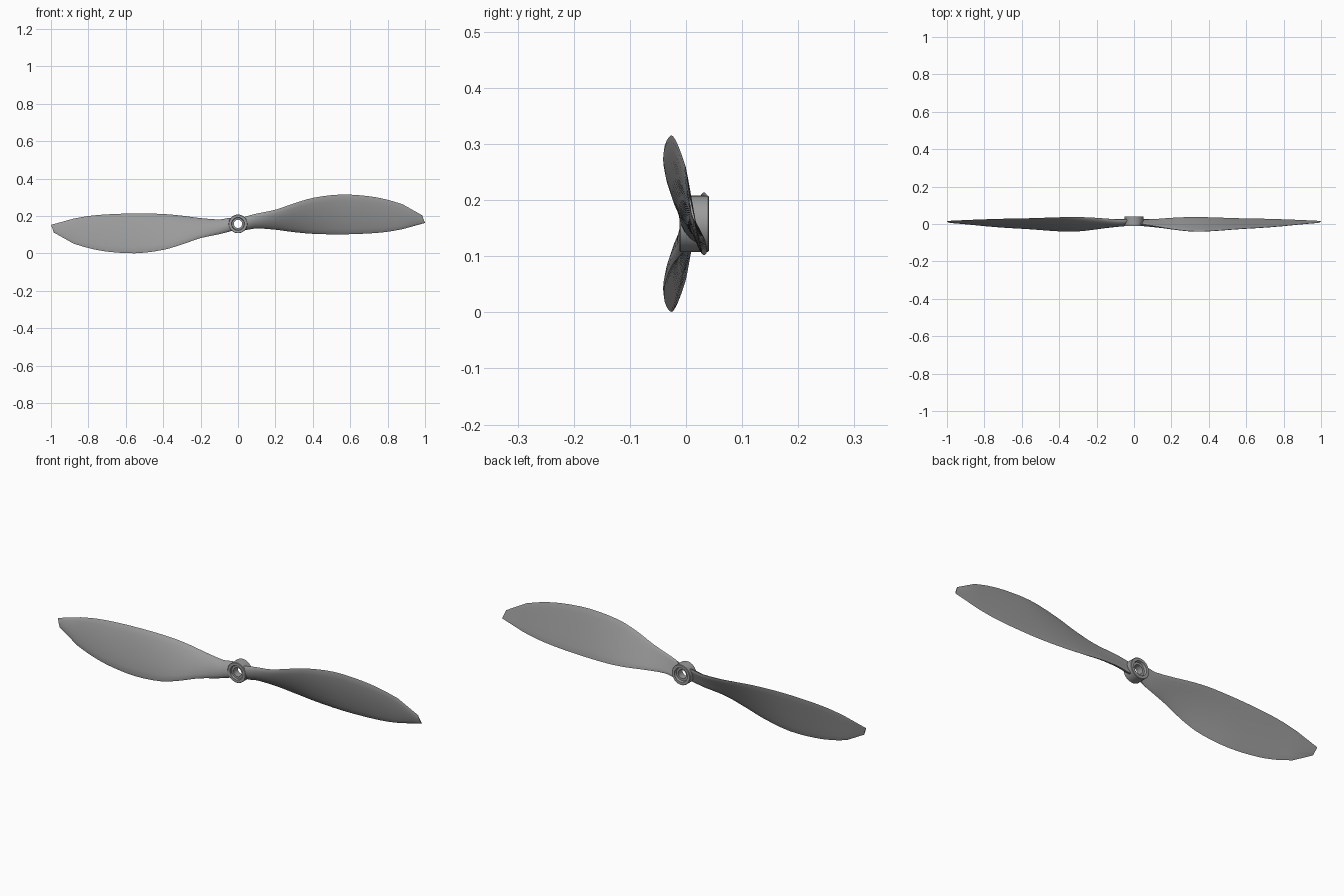
import bpy, bmesh, math
from mathutils import Vector

if "Cube" in bpy.data.objects:
    bpy.data.objects.remove(bpy.data.objects["Cube"])

CZ = 0.158  # height of the hub axis

# Blade stations: x, lead y, lead z, trail y, trail z, thickness
STATIONS = [
    (0.030, 0.002, 0.194, 0.024, 0.124, 0.024),
    (0.06, -0.003, 0.203, 0.024, 0.128, 0.025),
    (0.10, -0.009, 0.213, 0.025, 0.134, 0.024),
    (0.20, -0.026, 0.234, 0.033, 0.127, 0.020),
    (0.30, -0.038, 0.268, 0.037, 0.114, 0.018),
    (0.40, -0.038, 0.297, 0.036, 0.105, 0.016),
    (0.55, -0.027, 0.315, 0.031, 0.102, 0.014),
    (0.70, -0.018, 0.306, 0.028, 0.107, 0.012),
    (0.80, -0.010, 0.287, 0.025, 0.116, 0.010),
    (0.88, -0.002, 0.263, 0.022, 0.130, 0.008),
]
# Straight-edged clipped tip
TIP = [
    (0.985, 0.007, 0.204, 0.017, 0.159, 0.005),
    (0.998, 0.009, 0.194, 0.016, 0.163, 0.004),
]


def smooth_stations(rows, steps=3):
    """Catmull-Rom interpolation along the blade."""
    out = []
    for i in range(len(rows) - 1):
        p0, p1 = rows[max(i - 1, 0)], rows[i]
        p2, p3 = rows[i + 1], rows[min(i + 2, len(rows) - 1)]
        span = p2[0] - p1[0]
        for k in range(steps):
            t = k / steps
            row = []
            for a, b, c, d in zip(p0, p1, p2, p3):
                m1 = (c - a) / max(p2[0] - p0[0], 1e-6) * span
                m2 = (d - b) / max(p3[0] - p1[0], 1e-6) * span
                row.append((2*t**3 - 3*t*t + 1)*b + (t**3 - 2*t*t + t)*m1
                           + (3*t*t - 2*t**3)*c + (t**3 - t*t)*m2)
            out.append(row)
    return out + [rows[-1]]


def section(x, ly, lz, ty, tz, thick, n=16):
    """Cambered aerofoil loop, fuller on the front face."""
    lead, trail = Vector((x, ly, lz)), Vector((x, ty, tz))
    chord = trail - lead
    normal = Vector((0, -chord.z, chord.y)).normalized()
    if normal.y > 0:
        normal = -normal
    pts = []
    for i in range(n):
        a = 2 * math.pi * i / n
        u = 0.5 - 0.5 * math.cos(a)
        h = 0.65 if math.sin(a) > 0 else 0.35
        off = math.sin(a) * thick * h + 0.2 * thick * (1 - (2*u - 1)**2)
        pts.append(lead + chord * u + normal * off)
    # Slant the tip: the trailing corner reaches furthest out
    if x > 0.99:
        for p in pts:
            p.x += 0.002 - 0.012 * (p.z - tz) / (lz - tz)
    return pts


grey = bpy.data.materials.new("dark_grey")
grey.diffuse_color = (0.33, 0.33, 0.33, 1)
grey.use_nodes = True
grey.node_tree.nodes["Principled BSDF"].inputs["Base Color"].default_value = grey.diffuse_color


def finish(name, bm):
    bmesh.ops.recalc_face_normals(bm, faces=bm.faces[:])
    me = bpy.data.meshes.new(name)
    bm.to_mesh(me)
    bm.free()
    me.materials.append(grey)
    ob = bpy.data.objects.new(name, me)
    bpy.context.collection.objects.link(ob)
    bpy.ops.object.select_all(action='DESELECT')
    ob.select_set(True)
    bpy.context.view_layer.objects.active = ob
    bpy.ops.object.shade_smooth_by_angle(angle=math.radians(35))
    return ob


def bridge(bm, loops, closed=False):
    n = len(loops[0])
    pairs = list(zip(loops, loops[1:])) + ([(loops[-1], loops[0])] if closed else [])
    for a, b in pairs:
        for i in range(n):
            j = (i + 1) % n
            bm.faces.new((a[i], a[j], b[j], b[i]))


def blade(name, sign):
    # The second blade is the first turned half a turn about the hub axis
    bm = bmesh.new()
    loops = []
    for row in smooth_stations(STATIONS) + TIP:
        loops.append([bm.verts.new((sign * p.x, p.y, CZ + sign * (p.z - CZ)))
                      for p in section(*row)])
    bridge(bm, loops)
    bm.faces.new(loops[0])
    bm.faces.new(loops[-1])
    return finish(name, bm)


# Two twisted blades
blade("right_blade", 1)
blade("left_blade", -1)

# Hub: lathed ring with a bore and a recess on each face (radius, y)
profile = [(0.048, -0.012), (0.050, -0.010), (0.050, 0.039), (0.048, 0.041),
           (0.035, 0.041), (0.032, 0.030), (0.022, 0.030),
           (0.022, -0.004), (0.032, -0.004), (0.035, -0.012)]
bm = bmesh.new()
SIDES = 32
rings = [[bm.verts.new((r * math.cos(2*math.pi*i/SIDES), y,
                        CZ + r * math.sin(2*math.pi*i/SIDES)))
          for i in range(SIDES)] for r, y in profile]
bridge(bm, rings, closed=True)
finish("hub", bm)
